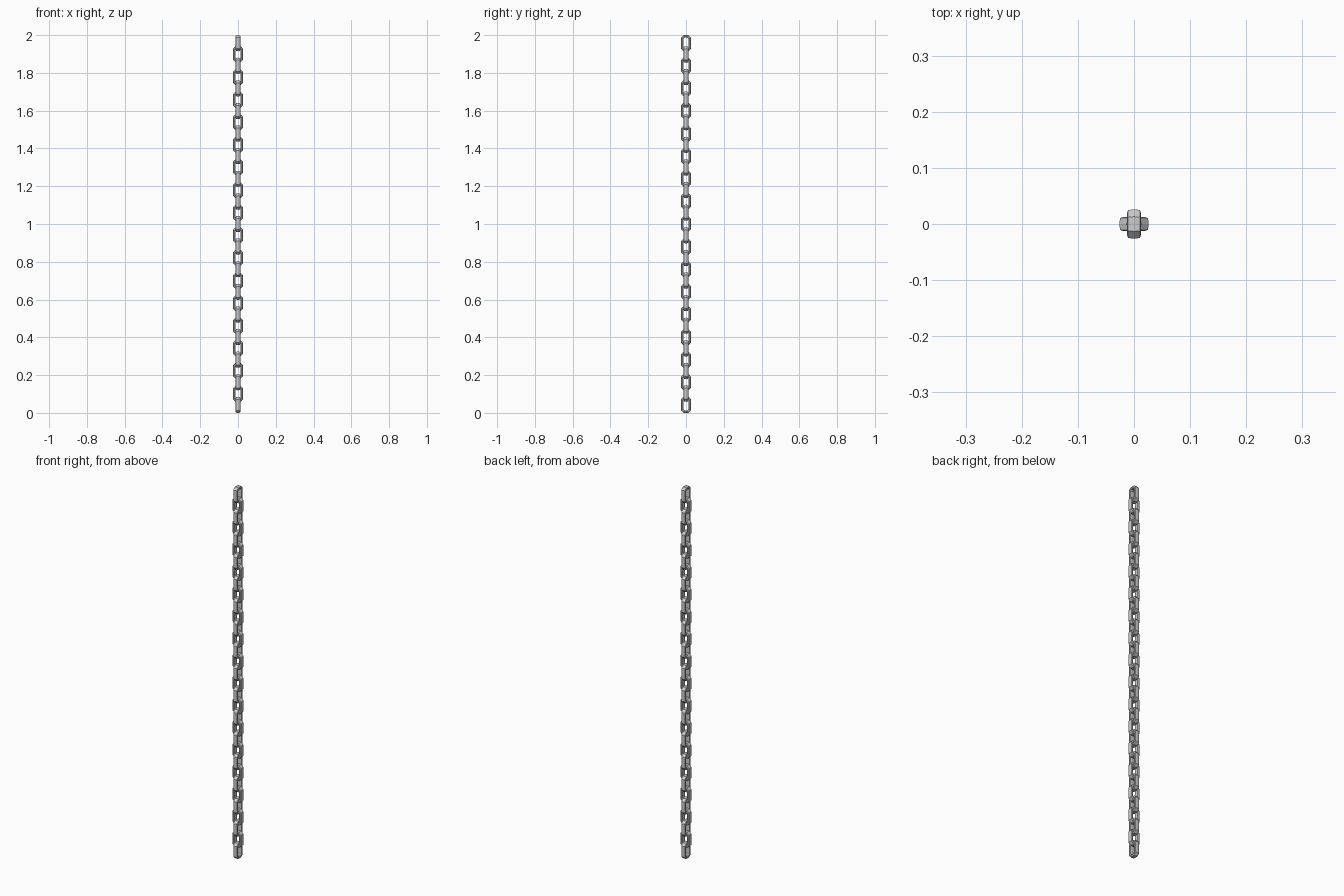
import bpy, math

if "Cube" in bpy.data.objects:
    bpy.data.objects.remove(bpy.data.objects["Cube"])

COUNT = 33          # links in the chain
LENGTH = 0.085      # outer length of a link
HALF_W = 0.026      # outer half width
CHAMFER = 0.013     # corner cut
STEP = (2.0 - LENGTH) / (COUNT - 1)

# band cross-section: (depth inward from the outer outline, sideways offset)
SECTION = [(0.0, 0.0), (0.001, 0.0105), (0.0065, 0.0125), (0.012, 0.0105),
           (0.013, 0.0), (0.012, -0.0105), (0.0065, -0.0125), (0.001, -0.0105)]


def outline(d):
    # chamfered rectangle, offset inward by d with mitred corners
    w, h = HALF_W - d, LENGTH / 2 - d
    c = CHAMFER - d * (2 - math.sqrt(2))
    return [(w, -h + c), (w, h - c), (w - c, h), (-w + c, h),
            (-w, h - c), (-w, -h + c), (-w + c, -h), (w - c, -h)]


def link_mesh():
    rings = [[(s, u, v) for u, v in outline(d)] for d, s in SECTION]
    verts = [p for r in rings for p in r]
    m, n = len(SECTION), 8
    faces = []
    for i in range(m):
        k = (i + 1) % m
        for j in range(n):
            l = (j + 1) % n
            faces.append((i * n + j, i * n + l, k * n + l, k * n + j))
    me = bpy.data.meshes.new("chain_link")
    me.from_pydata(verts, [], faces)
    # make the normals point outward
    import bmesh
    bm = bmesh.new()
    bm.from_mesh(me)
    bmesh.ops.recalc_face_normals(bm, faces=bm.faces)
    bm.to_mesh(me)
    bm.free()
    return me


# stack of links, every second one turned a quarter
mesh = link_mesh()
for i in range(COUNT):
    link = bpy.data.objects.new(f"chain_link_{i + 1:02d}", mesh)
    link.location.z = LENGTH / 2 + i * STEP
    link.rotation_euler.z = math.pi / 2 * (i % 2)
    bpy.context.collection.objects.link(link)
